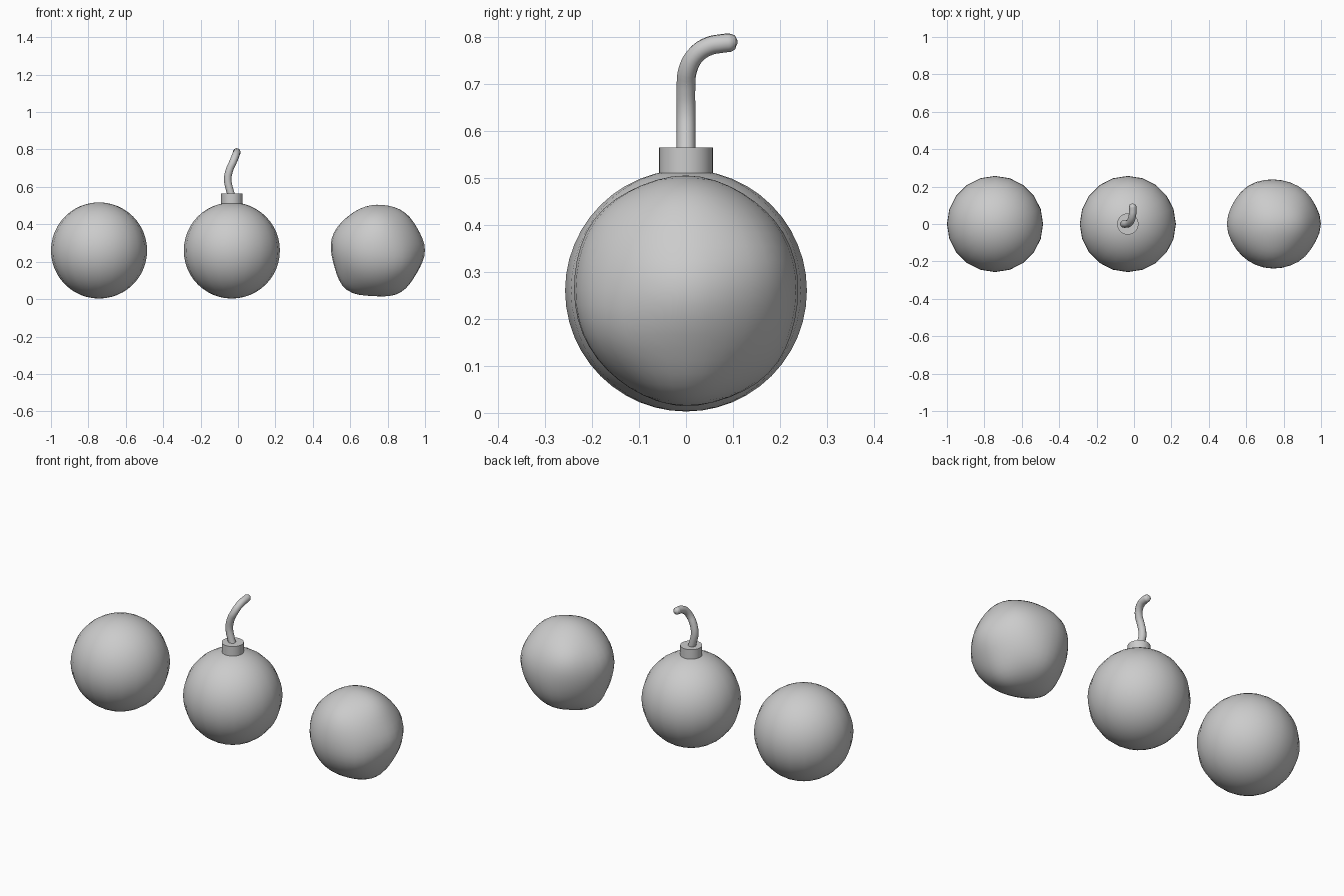
import bpy, math
from mathutils import Vector

if "Cube" in bpy.data.objects:
    bpy.data.objects.remove(bpy.data.objects["Cube"])

R, ZC = 0.257, 0.26


def smooth(obj, angle=50):
    bpy.ops.object.select_all(action='DESELECT')
    obj.select_set(True)
    bpy.context.view_layer.objects.active = obj
    bpy.ops.object.shade_smooth_by_angle(angle=math.radians(angle))


def ball(name, x, segments=20, rings=24):
    bpy.ops.mesh.primitive_uv_sphere_add(segments=segments, ring_count=rings,
                                         radius=R, location=(x, 0, ZC))
    obj = bpy.context.object
    obj.name = name
    smooth(obj)
    return obj


# Plain cannonball and bomb body
ball("cannonball", -0.743)
ball("bomb_body", -0.033)

# Lumpy stone: a ball with a few soft bumps (front-plane angle, depth y, height)
stone = ball("stone", 0.743, 32, 24)
bumps = [(0, 0, .019), (55, 0, .014), (95, 0, .006), (165, 0, .013),
         (232, 0, .028), (298, 0, .020), (20, .9, .012), (140, 1.2, .014),
         (260, 1.0, .012), (90, -1.2, .010), (330, -1.0, .012)]
dirs = [(Vector((math.cos(math.radians(a)), y, math.sin(math.radians(a)))).normalized(), h)
        for a, y, h in bumps]
for v in stone.data.vertices:
    d = v.co.normalized()
    r = 0.237 + sum(h * math.exp(-(d.angle(b, 0) / 0.42) ** 2) for b, h in dirs)
    v.co = d * r
stone.data.update()

# Collar on the bomb
bpy.ops.mesh.primitive_cylinder_add(vertices=32, radius=0.057, depth=0.06,
                                    location=(-0.033, 0, 0.534))
collar = bpy.context.object
collar.name = "collar"
smooth(collar, 30)

# Curved fuse with rounded tip: x, y, z, relative thickness
path = [(-.030, 0, .54, 1), (-.046, 0, .59, 1), (-.055, 0, .64, 1),
        (-.044, 0, .695, 1), (-.028, .004, .73, 1), (-.015, .022, .762, 1),
        (-.008, .050, .780, 1), (-.006, .075, .785, 1), (-.007, .093, .787, 1),
        (-.008, .104, .788, .75), (-.008, .109, .788, .2)]
curve = bpy.data.curves.new("fuse", 'CURVE')
curve.dimensions = '3D'
curve.bevel_depth = 0.02
curve.bevel_resolution = 4
curve.resolution_u = 4
curve.use_fill_caps = True
spline = curve.splines.new('BEZIER')
spline.bezier_points.add(len(path) - 1)
for p, (x, y, z, t) in zip(spline.bezier_points, path):
    p.co = (x, y, z)
    p.radius = t
    p.handle_left_type = p.handle_right_type = 'AUTO'
fuse = bpy.data.objects.new("fuse", curve)
bpy.context.collection.objects.link(fuse)
